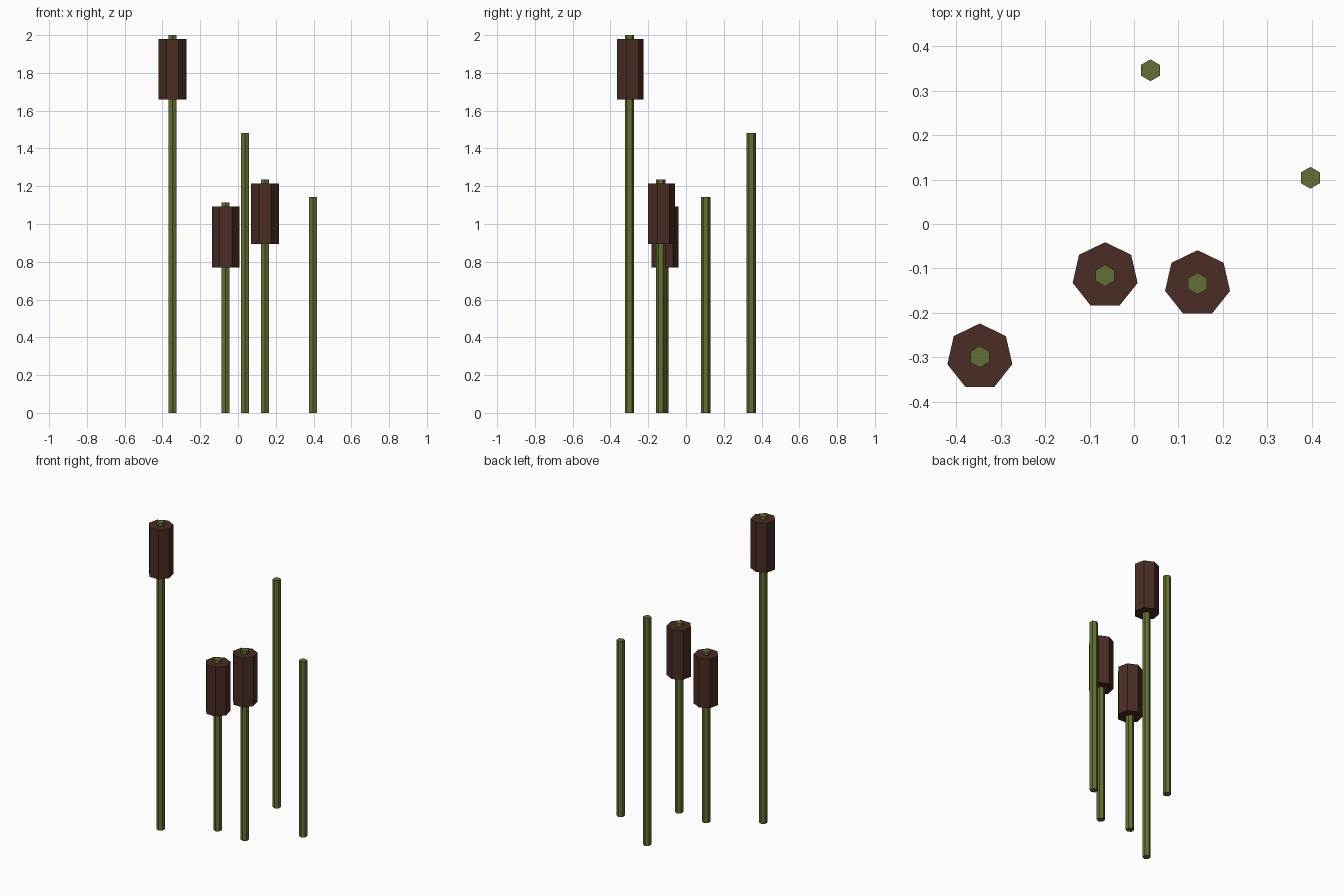
import bpy
import bmesh
from mathutils import Matrix

cube = bpy.data.objects.get("Cube")
if cube:
    bpy.data.objects.remove(cube, do_unlink=True)


def make_material(name, rgb):
    mat = bpy.data.materials.new(name)
    mat.use_nodes = True
    color = (*rgb, 1.0)
    mat.diffuse_color = color
    mat.node_tree.nodes["Principled BSDF"].inputs["Base Color"].default_value = color
    return mat


def make_prism(name, sides, radius, x, y, bottom, top, mat):
    """Capped flat-sided prism with one corner pointing to the back."""
    bm = bmesh.new()
    bmesh.ops.create_cone(bm, cap_ends=True, segments=sides, radius1=radius,
                          radius2=radius, depth=top - bottom,
                          matrix=Matrix.Translation((0, 0, (top - bottom) / 2)))
    # Corner direction is set explicitly: the farthest-back corner lies on +y
    corner = max(bm.verts, key=lambda v: v.co.y).co
    turn = corner.to_2d().angle_signed((0, 1))
    bmesh.ops.rotate(bm, verts=bm.verts, matrix=Matrix.Rotation(-turn, 3, 'Z'))
    mesh = bpy.data.meshes.new(name)
    bm.to_mesh(mesh)
    bm.free()
    mesh.materials.append(mat)
    obj = bpy.data.objects.new(name, mesh)
    obj.location = (x, y, bottom)
    bpy.context.collection.objects.link(obj)
    return obj


green = make_material("stem green", (0.127, 0.159, 0.034))
brown = make_material("seed head brown", (0.069, 0.025, 0.018))

STEM_RADIUS, HEAD_RADIUS = 0.0245, 0.075
HEAD_LENGTH, TIP = 0.321, 0.021

# Reeds: x, y, stem height, has a seed head
reeds = {
    "tall_reed": (-0.347, -0.299, 2.0, True),
    "short_reed": (-0.065, -0.116, 1.113, True),
    "middle_reed": (0.143, -0.134, 1.235, True),
    "back_reed": (0.037, 0.346, 1.482, False),
    "left_reed": (0.397, 0.104, 1.143, False),
}

for name, (x, y, height, has_head) in reeds.items():
    make_prism(name + "_stem", 6, STEM_RADIUS, x, y, 0, height, green)
    if has_head:
        top = height - TIP
        make_prism(name + "_seed_head", 7, HEAD_RADIUS, x, y,
                   top - HEAD_LENGTH, top, brown)
